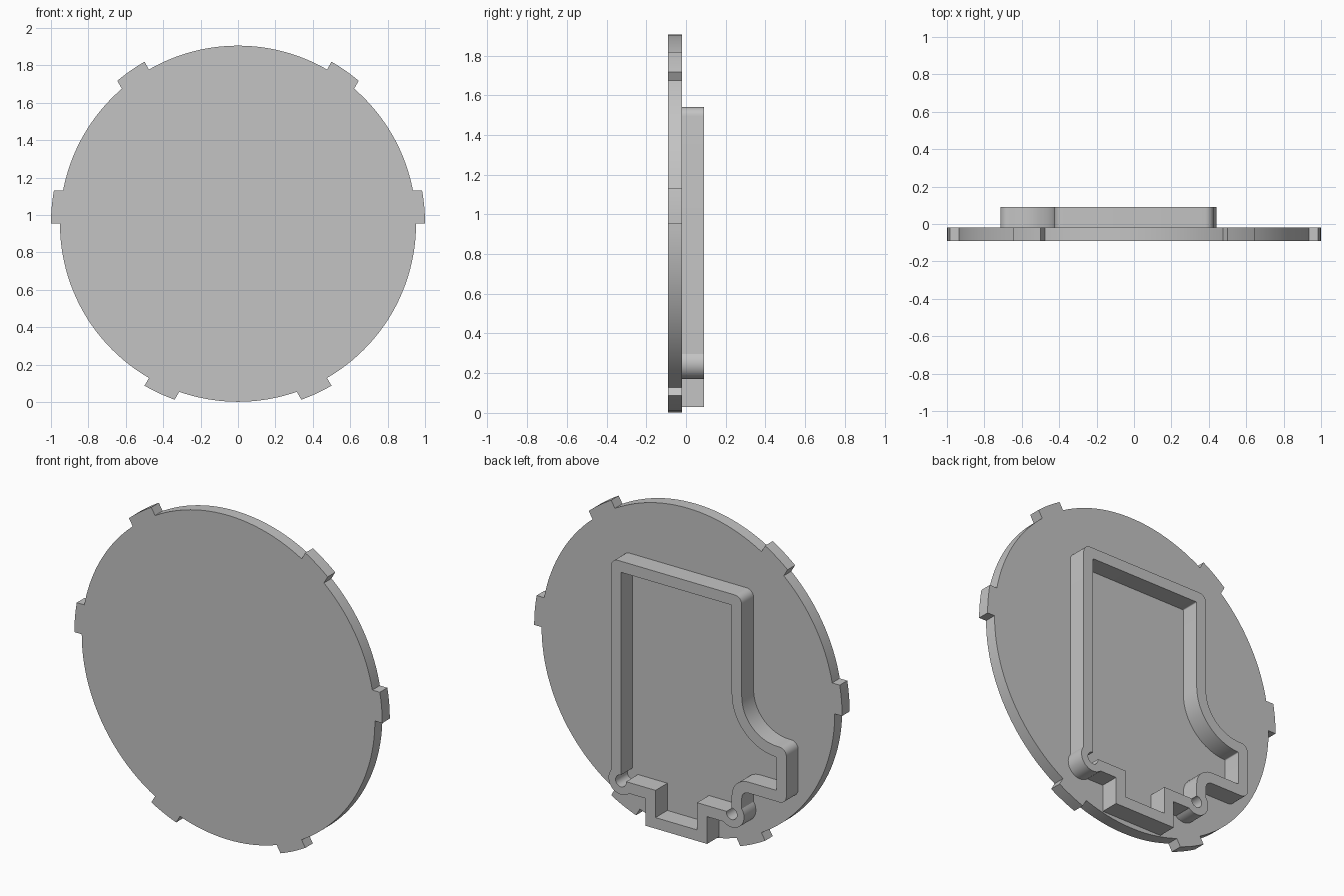
import bpy
import bmesh
from math import pi, cos, sin, acos, asin, radians

cube = bpy.data.objects.get("Cube")
if cube:
    bpy.data.objects.remove(cube, do_unlink=True)

grey = bpy.data.materials.new("plain grey")
grey.use_nodes = True
grey.diffuse_color = (0.55, 0.55, 0.55, 1)
grey.node_tree.nodes["Principled BSDF"].inputs["Base Color"].default_value = (0.55, 0.55, 0.55, 1)

CENTRE_Z, RADIUS, TAB_RADIUS, TAB_WIDTH = 0.953, 0.952, 1.0, 0.177
PLATE_FRONT, PLATE_BACK, RIM_BACK = -0.09, -0.02, 0.09
WALL = 0.065


def arc(cx, cz, r, a0, a1, steps):
    return [(cx + r * cos(a0 + (a1 - a0) * i / steps),
             cz + r * sin(a0 + (a1 - a0) * i / steps)) for i in range(steps + 1)]


def finish(name, bm):
    bmesh.ops.recalc_face_normals(bm, faces=bm.faces)
    mesh = bpy.data.meshes.new(name)
    bm.to_mesh(mesh)
    bm.free()
    mesh.materials.append(grey)
    obj = bpy.data.objects.new(name, mesh)
    bpy.context.collection.objects.link(obj)
    bpy.ops.object.select_all(action='DESELECT')
    obj.select_set(True)
    bpy.context.view_layer.objects.active = obj
    bpy.ops.object.shade_smooth_by_angle(angle=radians(30))
    return obj


def loop(bm, points, y):
    return [bm.verts.new((x, y, z)) for x, z in points]


def bridge(bm, a, b):
    for i in range(len(a)):
        j = (i + 1) % len(a)
        bm.faces.new((a[i], a[j], b[j], b[i]))


# Round plate outline with six straight-sided tabs, alternately to each side
def plate_outline():
    spans = []
    for i in range(6):
        u0, u1 = (0, TAB_WIDTH) if i % 2 == 0 else (-TAB_WIDTH, 0)
        spans.append((i * pi / 3, u0, u1))
    pts = []
    for i, (a, u0, u1) in enumerate(spans):
        pts += arc(0, CENTRE_Z, TAB_RADIUS, a + asin(u0 / TAB_RADIUS),
                   a + asin(u1 / TAB_RADIUS), 6)
        b, v0, _ = spans[(i + 1) % 6]
        if i == 5:
            b += 2 * pi
        pts += arc(0, CENTRE_Z, RADIUS, a + asin(u1 / RADIUS), b + asin(v0 / RADIUS), 24)
    return pts


bm = bmesh.new()
front = loop(bm, plate_outline(), PLATE_FRONT)
back = loop(bm, plate_outline(), PLATE_BACK)
bridge(bm, front, back)
bm.faces.new(front)
bm.faces.new(back)
finish("round_plate", bm)


# Raised wall outline, inset by t; every inset has the same number of points
def rim_outline(t):
    r = 0.045 if t == 0 else 0.006
    side, top, ledge = 0.425 - t, 1.54 - t, 0.19 + t
    arm_x, arm_top, arm_low = -0.715 + t, 0.725 - t, 0.40 + t
    # corner relief bulb beside the tongue
    br = 0.08 - 0.7 * t
    bulb = arc(-0.36, 0.25, br, acos((-0.065 + t) / br),
               2 * pi + asin((-0.06 + t) / br), 20)
    tongue = [(-0.2 + t, ledge), (-0.2 + t, 0.03 + t)]
    lower = bulb + tongue
    pts = arc(side - r, top - r, r, 0, pi / 2, 6)
    pts += arc(-side + r, top - r, r, pi / 2, pi, 6)
    # hollow curve down to the side arm
    pts += arc(-0.655, 0.955, 0.23 + t, 0, -pi / 2, 16)
    pts += arc(arm_x + r, arm_top - r, r, pi / 2, pi, 6)
    pts += arc(arm_x + r, arm_low + r, r, pi, 1.5 * pi, 6)
    pts += arc(-0.465, 0.36, 0.04 + t, pi / 2, 0, 6)
    pts += lower
    pts += [(-x, z) for x, z in reversed(lower)]
    return pts


bm = bmesh.new()
base = PLATE_BACK - 0.01
outer_base, outer_back = (loop(bm, rim_outline(0), y) for y in (base, RIM_BACK))
inner_base, inner_back = (loop(bm, rim_outline(WALL), y) for y in (base, RIM_BACK))
bridge(bm, outer_base, outer_back)
bridge(bm, outer_back, inner_back)
bridge(bm, inner_back, inner_base)
bridge(bm, inner_base, outer_base)
finish("raised_wall", bm)
